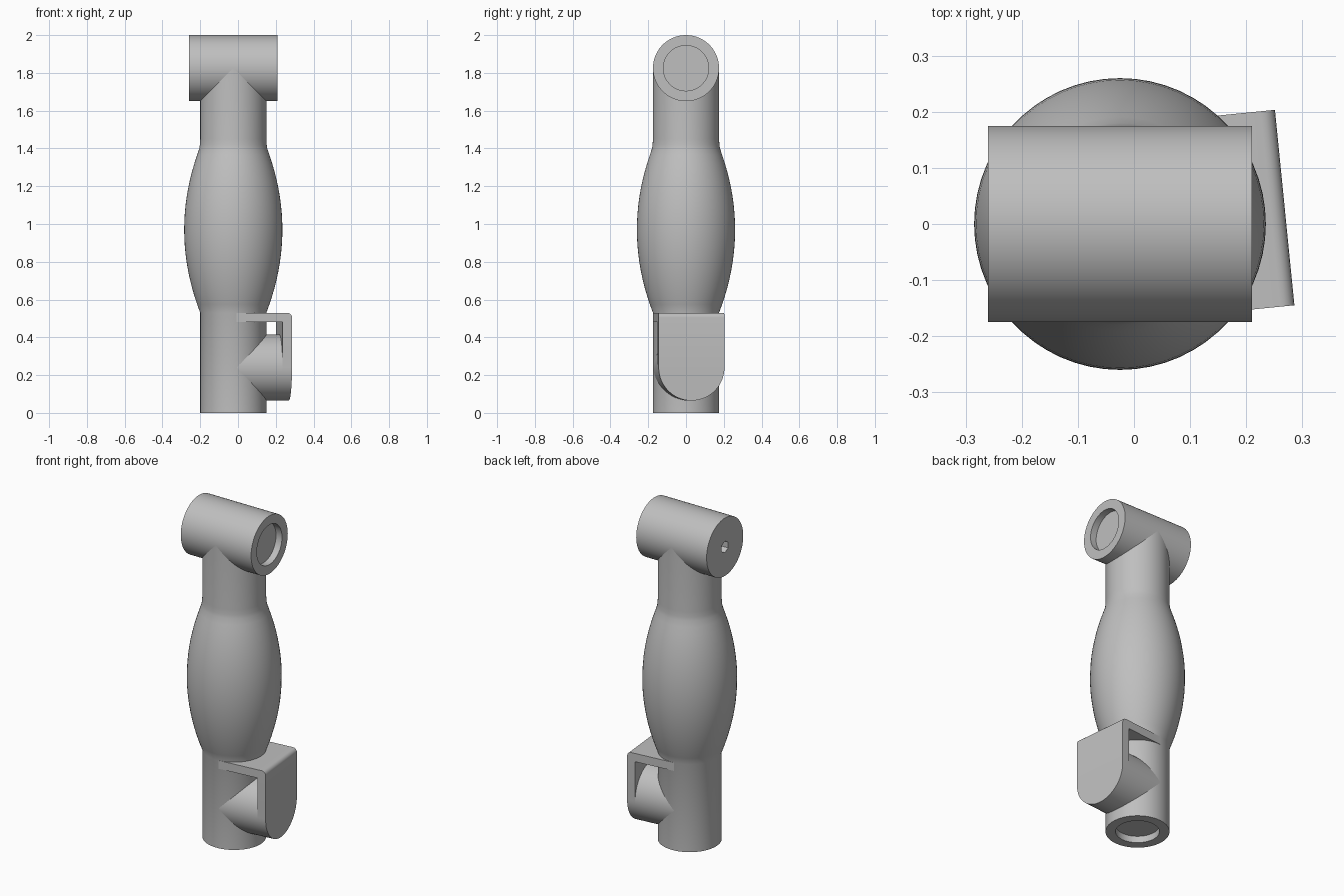
import bpy, bmesh, math
from mathutils import Matrix, Vector

cube = bpy.data.objects.get("Cube")
if cube:
    bpy.data.objects.remove(cube, do_unlink=True)

SEG = 60
R = 0.175           # tube radius
AXIS_X = -0.025     # centre line of the arm
HEAD_Z = R * -1 + 2.0
PIN_Z = 0.24

grey = bpy.data.materials.new("plain grey")
grey.use_nodes = True
colour = (0.52, 0.52, 0.52, 1)
grey.diffuse_color = colour
grey.node_tree.nodes["Principled BSDF"].inputs["Base Color"].default_value = colour


def finish(name, bm, matrix):
    bmesh.ops.recalc_face_normals(bm, faces=bm.faces)
    mesh = bpy.data.meshes.new(name)
    bm.to_mesh(mesh)
    bm.free()
    mesh.transform(matrix)
    mesh.materials.append(grey)
    obj = bpy.data.objects.new(name, mesh)
    bpy.context.collection.objects.link(obj)
    bpy.ops.object.select_all(action='DESELECT')
    obj.select_set(True)
    bpy.context.view_layer.objects.active = obj
    bpy.ops.object.shade_smooth_by_angle(angle=math.radians(30))
    return obj


def lathe(name, profile, matrix, hex_rings=()):
    """Spin (radius, height) points about z; listed rings become hexagons."""
    bm = bmesh.new()
    rings = []
    for i, (r, z) in enumerate(profile):
        ring = []
        for k in range(SEG):
            a = 2 * math.pi * k / SEG
            rr = r
            if i in hex_rings:
                rr *= math.cos(math.pi / 6) / math.cos(a % (math.pi / 3) - math.pi / 6)
            ring.append(bm.verts.new((rr * math.cos(a), rr * math.sin(a), z)))
        rings.append(ring)
    for low, high in zip(rings, rings[1:]):
        for k in range(SEG):
            n = (k + 1) % SEG
            bm.faces.new((low[k], low[n], high[n], high[k]))
    bm.faces.new(rings[0])
    bm.faces.new(rings[-1])
    return finish(name, bm, matrix)


def plate(name, outline, x0, x1, matrix, round_edge=0):
    """Extrude a (y, z) outline along x, optionally rounding the outer top edge."""
    bm = bmesh.new()
    face = bm.faces.new([bm.verts.new((x0, y, z)) for y, z in outline])
    out = bmesh.ops.extrude_face_region(bm, geom=[face])
    moved = [g for g in out["geom"] if isinstance(g, bmesh.types.BMVert)]
    bmesh.ops.translate(bm, verts=moved, vec=Vector((x1 - x0, 0, 0)))
    if round_edge:
        top = max(z for y, z in outline)
        edges = [e for e in bm.edges
                 if all(abs(v.co.x - x1) < 1e-5 and abs(v.co.z - top) < 1e-5 for v in e.verts)]
        bmesh.ops.bevel(bm, geom=edges, offset=round_edge, segments=5,
                        profile=0.5, affect='EDGES')
    return finish(name, bm, matrix)


centre = Matrix.Translation((AXIS_X, 0, 0))
along_x = Matrix.Rotation(math.pi / 2, 4, 'Y')

# Main tube: recessed foot, swollen grip, eased neck
body = [(0.12, 0.04), (0.12, 0), (R, 0), (R, 0.53)]
for i in range(1, 20):
    t = -1 + i * 0.1
    body.append((0.26 - 0.085 * t * t, 0.97 + 0.44 * t))
body += [(0.18, 1.40), (0.177, 1.42), (R, 1.45), (R, HEAD_Z)]
lathe("grip_body", body, centre)

# Cross tube on top: hexagon socket on one end, round recess on the other
head = [(0.035, -0.22), (0.035, -0.26), (R, -0.26), (R, 0.21), (0.12, 0.21), (0.12, 0.17)]
lathe("head_tube", head, Matrix.Translation((0, 0, HEAD_Z)) @ along_x, hex_rings=(0, 1))

# Side hook, turned slightly about the body's axis
turn = centre @ Matrix.Rotation(math.radians(5.7), 4, 'Z')
lathe("side_pin", [(R, 0), (R, 0.245)], turn @ Matrix.Translation((0, 0, PIN_Z)) @ along_x)
plate("hook_top", [(-R, 0.48), (R, 0.48), (R, 0.53), (-R, 0.53)], 0, 0.245, turn)
arc = [(R * math.cos(a), PIN_Z + R * math.sin(a))
       for a in (-math.pi * k / 30 for k in range(31))]
plate("hook_cheek", [(-R, 0.53), (R, 0.53)] + arc, 0.245, 0.295, turn, round_edge=0.025)
